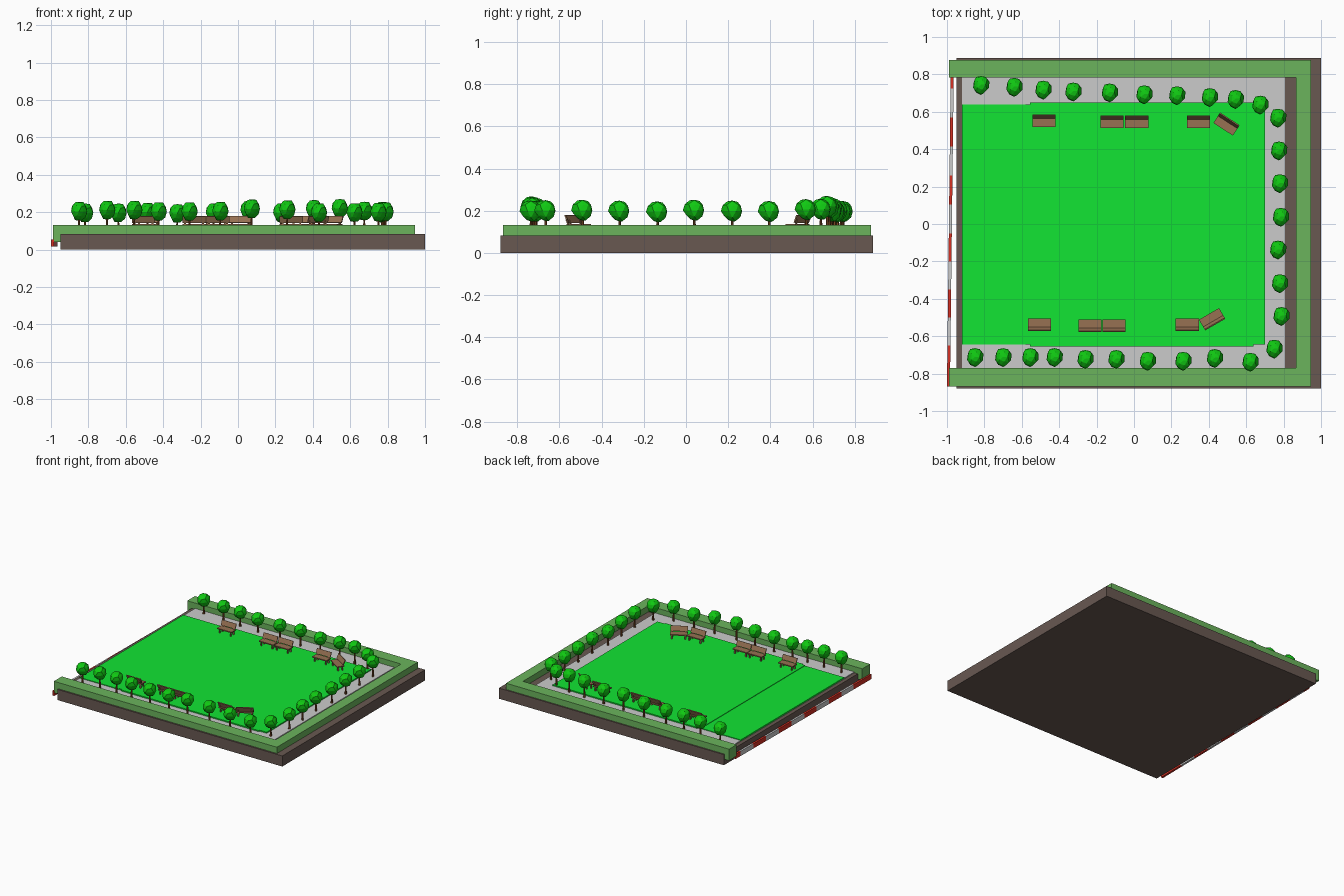
import bpy, bmesh, math, random
from mathutils import Matrix, Vector

random.seed(4)


def mat(name, rgb):
    m = bpy.data.materials.new(name)
    m.diffuse_color = (*rgb, 1)
    return m


BROWN = mat("earth", (0.138, 0.098, 0.083))
HEDGE = mat("hedge_green", (0.147, 0.456, 0.107))
GRASS = mat("grass_green", (0.006, 0.78, 0.033))
LEAF = mat("leaf_green", (0.005, 0.58, 0.006))
BARK = mat("bark", (0.19, 0.06, 0.015))
WOOD = mat("bench_wood", (0.31, 0.165, 0.085))
RED = mat("kerb_red", (0.68, 0.03, 0.017))


def mesh_from(bm, name, material=None):
    bmesh.ops.recalc_face_normals(bm, faces=bm.faces)
    me = bpy.data.meshes.new(name)
    bm.to_mesh(me)
    bm.free()
    if material:
        me.materials.append(material)
    return me


def place(name, me, loc=(0, 0, 0), rot=0, scale=(1, 1, 1)):
    ob = bpy.data.objects.new(name, me)
    bpy.context.collection.objects.link(ob)
    ob.location, ob.scale = loc, scale
    ob.rotation_euler[2] = rot
    return ob


def add_box(bm, x0, x1, y0, y1, z0, z1, tilt=0):
    m = Matrix.Translation(((x0 + x1) / 2, (y0 + y1) / 2, (z0 + z1) / 2))
    m = m @ Matrix.Rotation(tilt, 4, 'X') @ Matrix.Diagonal((x1 - x0, y1 - y0, z1 - z0, 1))
    bmesh.ops.create_cube(bm, size=1, matrix=m)


def prism(name, pts, z0, z1, material=None):
    bm = bmesh.new()
    f = bm.faces.new([bm.verts.new((x, y, z0)) for x, y in pts])
    top = bmesh.ops.extrude_face_region(bm, geom=[f])["geom"]
    bmesh.ops.translate(bm, vec=(0, 0, z1 - z0),
                        verts=[v for v in top if isinstance(v, bmesh.types.BMVert)])
    return place(name, mesh_from(bm, name, material))


def rect(x0, x1, y0, y1):
    return [(x0, y0), (x1, y0), (x1, y1), (x0, y1)]


# ground slab, path, two lawn areas
prism("ground_slab", rect(-0.95, 1.0, -0.88, 0.888), 0, 0.083, BROWN)
prism("path", rect(-0.92, 0.807, -0.772, 0.787), 0.08, 0.09)
prism("lawn_strip", rect(-0.92, -0.578, -0.645, 0.638), 0.085, 0.095, GRASS)
prism("main_lawn", [(-0.58, -0.645), (-0.555, -0.645), (-0.555, -0.655), (0.64, -0.655),
                    (0.64, -0.645), (0.70, -0.645), (0.70, 0.65), (-0.555, 0.65),
                    (-0.555, 0.638), (-0.58, 0.638)], 0.085, 0.099, GRASS)

# U-shaped hedge, open on the left
prism("hedge", [(-0.988, -0.868), (0.945, -0.868), (0.945, 0.878), (-0.988, 0.878),
                (-0.988, 0.783), (0.865, 0.783), (0.865, -0.77), (-0.988, -0.77)],
      0.042, 0.132, HEDGE)

# striped kerb, slightly skewed along the left edge
cuts = [-0.87, -0.65, -0.5, -0.35, -0.2, -0.05, 0.105, 0.26, 0.415, 0.57, 0.725, 0.785]
for i, (a, b) in enumerate(zip(cuts, cuts[1:])):
    bm = bmesh.new()
    add_box(bm, -0.008, 0.008, -(b - a) / 2, (b - a) / 2, 0.018, 0.055)
    mid = (a + b) / 2
    place("kerb_block", mesh_from(bm, "kerb_block", None if i % 2 else RED),
          (-0.992 + 0.012 * (mid + 0.87), mid, 0), -0.012)

# tree: faceted crown narrowing to the trunk
bm = bmesh.new()
bmesh.ops.create_icosphere(bm, subdivisions=2, radius=1)
for v in bm.verts:
    v.co *= random.uniform(0.9, 1.12)
    taper = 1 + 0.18 * min(v.co.z, 0)
    v.co = Vector((v.co.x * 0.043 * taper, v.co.y * 0.05 * taper, v.co.z * 0.052))
crown = mesh_from(bm, "tree_crown", LEAF)
bm = bmesh.new()
bmesh.ops.create_cone(bm, cap_ends=True, segments=6, radius1=0.008, radius2=0.005, depth=1,
                      matrix=Matrix.Translation((0, 0, 0.5)))
trunk = mesh_from(bm, "tree_trunk", BARK)

front_row = [(-0.85, -0.71, .205), (-0.70, -0.71, .211), (-0.555, -0.71, .211),
             (-0.425, -0.71, .203), (-0.26, -0.72, .203), (-0.095, -0.72, .205),
             (0.073, -0.73, .218), (0.263, -0.73, .213), (0.432, -0.715, .197),
             (0.622, -0.735, .198)]
back_row = [(-0.818, 0.745, .196), (-0.64, 0.735, .196), (-0.485, 0.72, .2),
            (-0.325, 0.71, .193), (-0.13, 0.705, .197), (0.055, 0.695, .21), (0.23, 0.69, .197),
            (0.405, 0.68, .215), (0.543, 0.67, .22), (0.675, 0.64, .206)]
right_row = [(0.77, 0.57, .205), (0.775, 0.395, .196), (0.78, 0.22, .198), (0.785, 0.04, .202),
             (0.77, -0.135, .194), (0.78, -0.315, .198), (0.788, -0.49, .202), (0.75, -0.665, .2)]
for x, y, z in front_row + back_row + right_row:
    place("tree_crown", crown, (x, y, z))
    place("tree_trunk", trunk, (x, y, 0.088), 0, (1, 1, z - 0.12))

# bench: solid seat, backrest on local +y leaning outward, four legs
bm = bmesh.new()
add_box(bm, -0.062, 0.062, -0.034, 0.021, 0.130, 0.138)
add_box(bm, -0.062, 0.062, 0.018, 0.025, 0.142, 0.181, -0.4)
for s in (-1, 1):
    x = s * 0.048
    add_box(bm, x - 0.005, x + 0.005, -0.026, -0.018, 0.095, 0.132)
    add_box(bm, x - 0.005, x + 0.005, 0.008, 0.016, 0.095, 0.132)
    add_box(bm, x - 0.005, x + 0.005, 0.016, 0.021, 0.128, 0.16, -0.4)
bench = mesh_from(bm, "bench", WOOD)
for x, y, r in [(-0.482, 0.553, 0), (-0.118, 0.548, 0), (0.015, 0.548, 0), (0.345, 0.548, 0),
                (0.495, 0.535, -33), (-0.506, -0.54, 180), (-0.235, -0.545, 180),
                (-0.107, -0.545, 180), (0.285, -0.54, 180), (0.418, -0.51, 210)]:
    place("bench", bench, (x, y, 0), math.radians(r))
